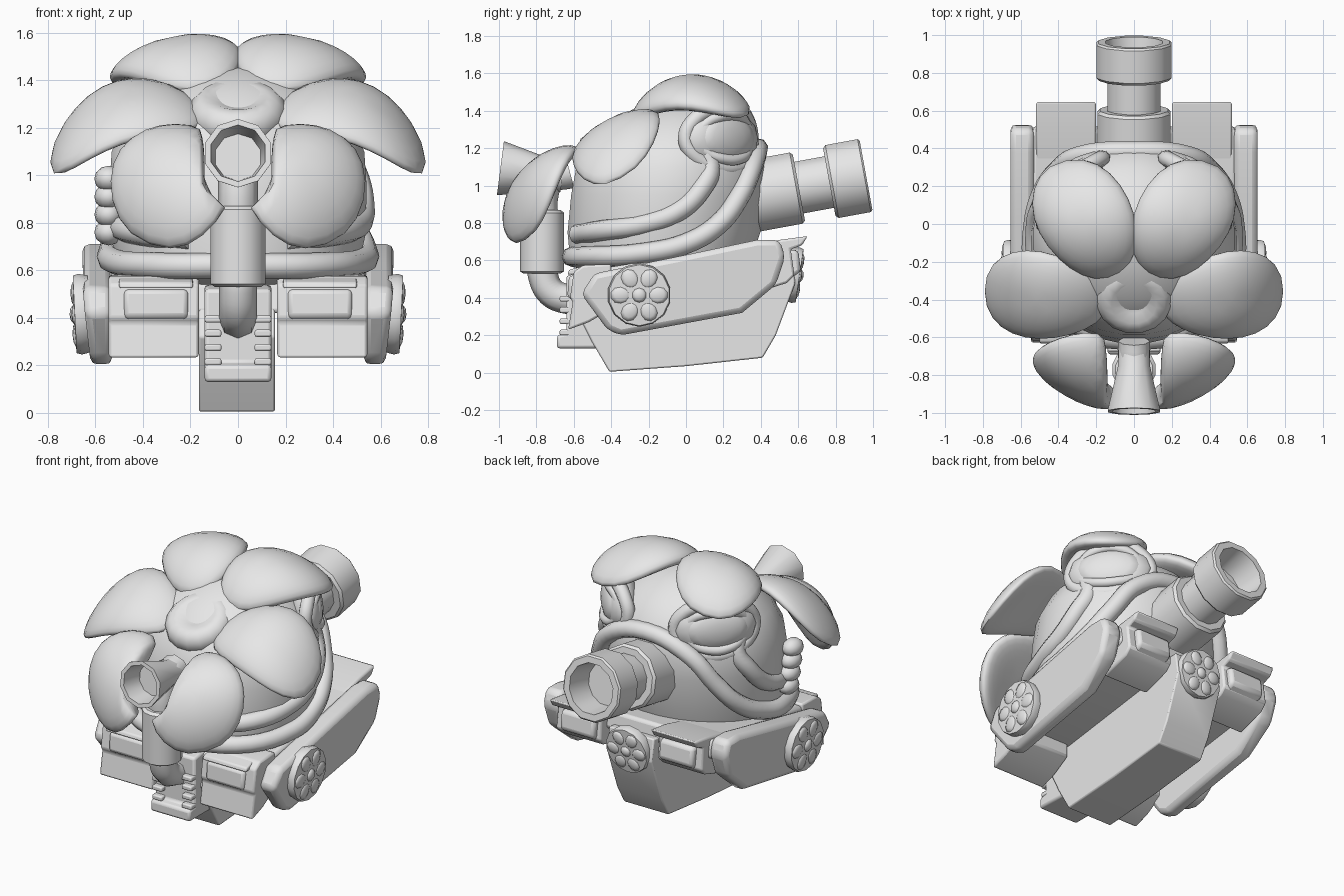
import bpy, bmesh, math
from mathutils import Vector, Matrix

if "Cube" in bpy.data.objects:
    bpy.data.objects.remove(bpy.data.objects["Cube"])

grey = bpy.data.materials.new("plain grey")
grey.diffuse_color = (0.8, 0.8, 0.8, 1)
grey.use_nodes = True
grey.node_tree.nodes["Principled BSDF"].inputs["Base Color"].default_value = grey.diffuse_color


def finish(name, bm, angle=40, bevel=0.0, segs=2):
    bmesh.ops.recalc_face_normals(bm, faces=bm.faces)
    me = bpy.data.meshes.new(name)
    bm.to_mesh(me)
    bm.free()
    me.materials.append(grey)
    ob = bpy.data.objects.new(name, me)
    bpy.context.collection.objects.link(ob)
    if bevel:
        m = ob.modifiers.new("bevel", 'BEVEL')
        m.width, m.segments = bevel, segs
        m.limit_method = 'ANGLE'
    bpy.ops.object.select_all(action='DESELECT')
    ob.select_set(True)
    bpy.context.view_layer.objects.active = ob
    bpy.ops.object.shade_smooth_by_angle(angle=math.radians(angle))
    return ob


def frame(center, normal):
    q = Vector(normal).to_track_quat('Z', 'Y')
    return Matrix.Translation(center) @ q.to_matrix().to_4x4()


def lathe(name, profile, mat, sides=12, scale=(1, 1), shear=0.0, angle=40):
    """Revolve (radius, height) points about local z."""
    bm = bmesh.new()
    rings = []
    for r, h in profile:
        rings.append([bm.verts.new(mat @ Vector((
            r * scale[0] * math.cos(math.tau * (i + .5) / sides),
            r * scale[1] * math.sin(math.tau * (i + .5) / sides) + shear * h, h)))
            for i in range(sides)])
    for a, b in zip(rings, rings[1:]):
        for i in range(sides):
            j = (i + 1) % sides
            bm.faces.new((a[i], a[j], b[j], b[i]))
    bm.faces.new(rings[0])
    bm.faces.new(rings[-1])
    return finish(name, bm, angle)


def slab(name, yz, x0, x1, bevel=0.02, taper=0.0):
    """Side outline (y, z) from x0 to x1; taper pulls the low part of the x1 side in."""
    bm = bmesh.new()
    a = [bm.verts.new((x0, y, z)) for y, z in yz]
    b = [bm.verts.new((x1 - math.copysign(taper, x1) * max(0, .5 - z), y, z)) for y, z in yz]
    bm.faces.new(a)
    bm.faces.new(b)
    for i in range(len(yz)):
        j = (i + 1) % len(yz)
        bm.faces.new((a[i], a[j], b[j], b[i]))
    return finish(name, bm, 35, bevel)


def blob(name, center, normal, radii, seg=16, turn=0.0):
    bm = bmesh.new()
    bmesh.ops.create_uvsphere(bm, u_segments=seg, v_segments=seg // 2, radius=1,
                              matrix=frame(center, normal) @ Matrix.Rotation(turn, 4, 'Z')
                              @ Matrix.Diagonal((*radii, 1)))
    return finish(name, bm, 80)


def tube(name, pts, radius, cyclic=False):
    """Round bar along a smooth path, converted to mesh."""
    cu = bpy.data.curves.new(name, 'CURVE')
    cu.dimensions = '3D'
    cu.bevel_depth, cu.bevel_resolution, cu.resolution_u = radius, 2, 5
    cu.use_fill_caps = True
    sp = cu.splines.new('BEZIER')
    sp.bezier_points.add(len(pts) - 1)
    for bp, p in zip(sp.bezier_points, pts):
        bp.co = p
        bp.handle_left_type = bp.handle_right_type = 'AUTO'
    sp.use_cyclic_u = cyclic
    tmp = bpy.data.objects.new(name + "_path", cu)
    bpy.context.collection.objects.link(tmp)
    bm = bmesh.new()
    bm.from_mesh(tmp.to_mesh())
    tmp.to_mesh_clear()
    bpy.data.objects.remove(tmp)
    return finish(name, bm, 50)


def petal(name, base, ctrl, tip, side, half, thick, droop, notch=0.0):
    """Ball stretched along a bent centre line; notch clears the funnel near x = 0."""
    base, ctrl, tip, side = map(Vector, (base, ctrl, tip, side))
    side.normalize()
    bm = bmesh.new()
    bmesh.ops.create_uvsphere(bm, u_segments=24, v_segments=14, radius=1)
    for v in bm.verts:
        a, b, c = v.co
        t = (a + 1) / 2
        p = base * (1 - t) ** 2 + ctrl * 2 * t * (1 - t) + tip * t * t
        d = ((ctrl - base) * (1 - t) + (tip - ctrl) * t).normalized()
        n = d.cross(side).normalized()
        if n.dot(p - Vector((0, -.1, .8))) < 0:
            n = -n
        b = math.copysign(abs(b) ** .85, b)
        q = p + side * b * half * (.92 + .24 * t) + n * (c * thick - droop * b * b)
        limit = notch * min(1, max(0, (q.z - .82) / .13))
        if abs(q.x) < limit:
            q.x = math.copysign(limit + .15 * (abs(q.x) - limit), tip.x)
        v.co = q
    return finish(name, bm, 80)


# Body dome, leaning toward the muzzle side
lathe("body", [(.40, -.36), (.50, -.33), (.54, -.15), (.545, .05), (.535, .2), (.475, .33),
               (.36, .45), (.2, .54), (.04, .57)],
      Matrix.Translation((0, -.1, .9)), 28, (1, .96), .12)

# Muzzle: stepped and hollow, pitched slightly upward
lathe("muzzle", [(.2, 0), (.2, .37), (.185, .385), (.145, .385), (.145, .55), (.19, .55),
                 (.205, .565), (.205, .74), (.195, .75), (.155, .75), (.135, .58)],
      frame((0, .225, .92), (0, .98, .18)), 12)

# Flower centre: cushion with dimple
lathe("flower_centre", [(.13, -.12), (.185, -.08), (.208, -.02), (.2, .03), (.165, .065),
                        (.12, .07), (.07, .05), (.02, .035)],
      frame((0, -.39, 1.27), (0, -.47, .88)), 16, angle=80)

# Hood strap: one loop around the body and over the muzzle
half_loop = [(.35, -.52, .62), (.525, -.22, .64), (.53, 0, .69), (.485, .17, .79),
             (.41, .28, .93), (.28, .36, 1.11)]
tube("lower_strap", [(0, -.61, .62)] + half_loop + [(0, .385, 1.2)]
     + [(-x, y, z) for x, y, z in reversed(half_loop)], .055, True)

for s, tag in ((1, "right"), (-1, "left")):
    # Petals
    petal("upper_petal_" + tag, (s * .13, -.28, 1.36), (s * .27, -.02, 1.65), (s * .36, .335, 1.38),
          (s * .95, -.2, -.2), .25, .075, .03)
    petal("side_petal_" + tag, (s * .14, -.41, 1.24), (s * .54, -.4, 1.43), (s * .785, -.35, 1.04),
          (0, .86, .46), .25, .06, .03)
    petal("lower_petal_" + tag, (s * .12, -.61, 1.17), (s * .29, -.9, 1.12), (s * .37, -.86, .71),
          (s * .8, .46, .3), .275, .07, .03, .165)

    # Goggles: socket, rims and lens
    nrm = Vector((s * .74, .66, .06)).normalized()
    m = frame((s * .375, .22, 1.255), nrm)
    blob("goggle_socket_" + tag, m @ Vector((0, 0, -.05)), nrm, (.25, .18, .1))
    for k, (rx, rz, off, rad) in enumerate(((.235, .165, .0, .042), (.185, .12, .035, .03))):
        tube(f"goggle_rim_{k}_{tag}",
             [m @ Vector((rx * math.cos(i * math.tau / 10), rz * math.sin(i * math.tau / 10),
                          off - .07 * math.cos(i * math.tau / 10) ** 2)) for i in range(10)],
             rad, True)
    blob("goggle_lens_" + tag, m.translation, nrm, (.19, .13, .06))

    # Upper strap
    tube("upper_strap_" + tag, [(s * .2, -.58, .74), (s * .41, -.45, .76), (s * .51, -.2, .8),
                                (s * .52, -.03, .87), (s * .5, .08, .98), (s * .45, .13, 1.1),
                                (s * .44, .1, 1.18)], .055)

    # Side skirt
    slab("side_skirt_" + tag, [(-.56, .42), (-.49, .53), (.0, .63), (.38, .71), (.5, .71),
                               (.53, .62), (.48, .47), (.3, .32), (-.35, .2), (-.42, .23)],
         s * .53, s * .655, .03, .12)

    # Front pod with hooded window
    slab("front_pod_" + tag, [(-.63, .23), (-.605, .38), (-.62, .4), (-.6, .54), (-.55, .575),
                              (-.4, .58), (-.4, .34), (-.52, .27)], s * .165, s * .545, .012)
    slab("front_window_hood_" + tag, [(-.635, .525), (-.625, .55), (-.55, .57), (-.55, .525)],
         s * .19, s * .5, .008)
    slab("front_window_" + tag, [(-.635, .4), (-.625, .52), (-.58, .52), (-.58, .385)],
         s * .21, s * .48, .02)

    # Rear pod with hooded window
    slab("rear_pod_" + tag, [(.3, .66), (.5, .71), (.65, .73), (.62, .68), (.56, .66), (.58, .52),
                             (.54, .48), (.35, .42)], s * .2, s * .52, .012)
    slab("rear_window_" + tag, [(.5, .66), (.6, .655), (.615, .54), (.55, .5)],
         s * .23, s * .47, .02)

    # Vent slats beside the exhaust
    for k, z in enumerate((.2, .26, .32, .38)):
        slab(f"vent_slat_{k}_{tag}", [(-.675, z), (-.675, z + .03), (-.6, z + .03), (-.6, z)],
             s * .07, s * .14, .008)


def rosette(name, center, normal, r):
    """Disc with a hub and six teardrop lobes."""
    m = frame(center, normal)
    lathe(name + "_disc", [(r * .95, -.05), (r, -.01), (r * .96, .012), (r * .4, .018)], m, 14)
    blob(name + "_hub", m @ Vector((0, 0, .012)), normal, (r * .24, r * .24, .022), 10)
    for i in range(6):
        a = i * math.tau / 6
        blob(f"{name}_lobe_{i}", m @ Vector((r * .58 * math.cos(a), r * .58 * math.sin(a), .008)),
             normal, (r * .34, r * .29, .018), 10, a)


rosette("right_rosette", (.675, -.25, .415), (1, 0, -.05), .17)
rosette("left_rosette", (-.675, -.25, .415), (-1, 0, -.05), .17)
rosette("rear_rosette", (0, .595, .52), (0, 1, -.15), .15)

# Inner hull, set high under the skirt, and the keel
slab("inner_hull", [(-.54, .42), (-.5, .55), (.0, .63), (.5, .69), (.52, .58), (.4, .53),
                    (-.4, .42)], -.54, .54, .02)
slab("keel", [(-.58, .32), (-.5, .16), (-.41, .005), (0, .035), (.41, .08), (.48, .2),
              (.585, .48), (.56, .62), (-.5, .52)], -.165, .155, .008)

# Exhaust: back block, curved feed pipe, canister, neck and flared funnel
slab("exhaust_block", [(-.69, .13), (-.69, .2), (-.64, .21), (-.64, .52), (-.5, .54), (-.45, .13)],
     -.14, .14, .015)
tube("feed_pipe", [(0, -.77, .58), (0, -.765, .52), (0, -.72, .43), (0, -.64, .395),
                   (0, -.55, .39)], .08)
lathe("canister", [(.1, 0), (.118, .012), (.118, .325), (.1, .34)],
      Matrix.Translation((0, -.77, .53)), 14)
tube("neck_pipe", [(0, -.77, .82), (0, -.765, .96), (0, -.73, 1.04), (0, -.62, 1.07)], .085)
lathe("funnel", [(.085, 0), (.09, .1), (.145, .33), (.145, .335), (.12, .335), (.1, .2)],
      frame((0, -.66, 1.05), (0, -1, .13)), 10)

# Knotted strap end on one side
for k in range(4):
    blob(f"strap_knot_{k}", (-.545, -.26 - .015 * k, .76 + .075 * k), (0, 0, 1),
         (.06, .075, .055), 12)
